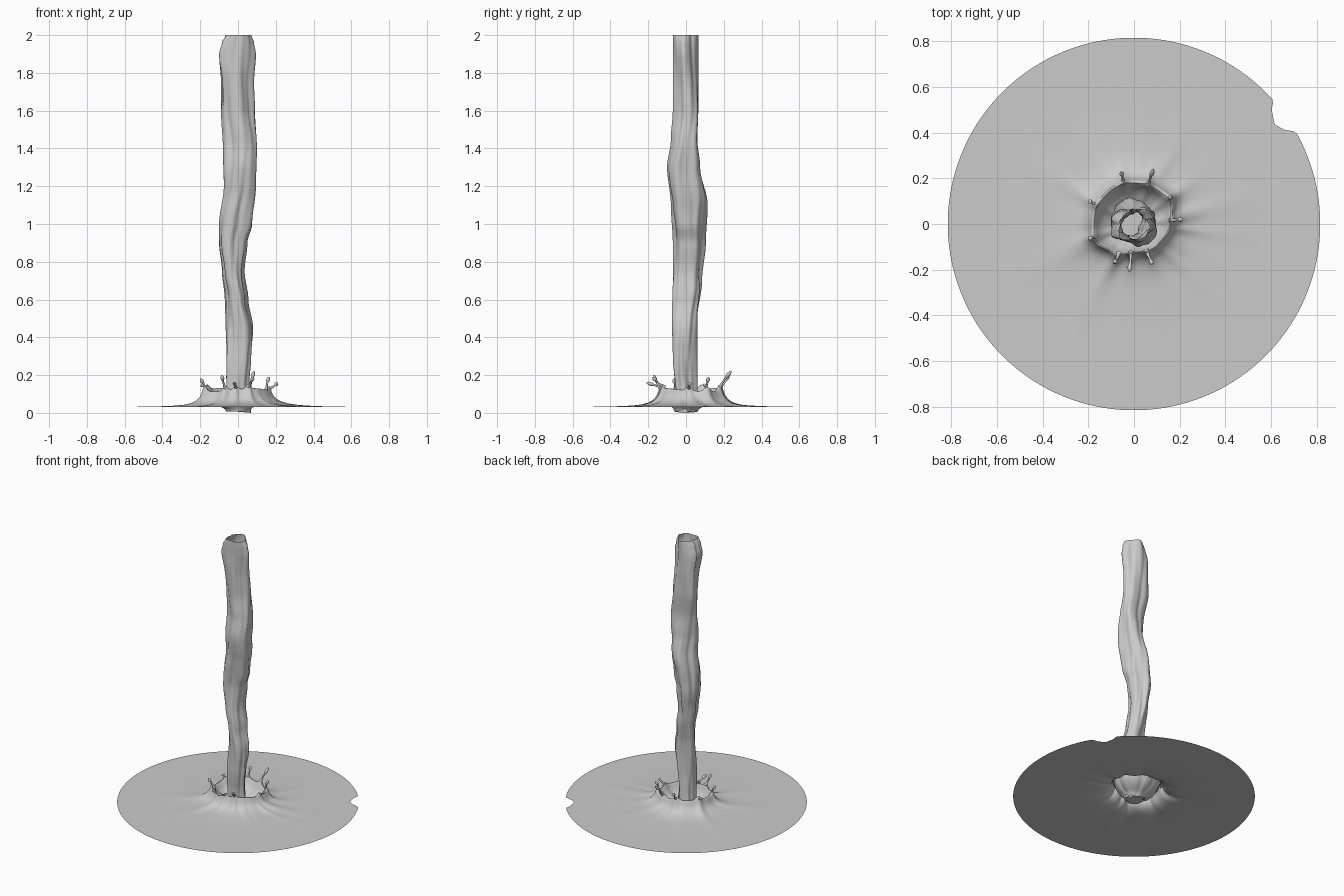
import bpy, bmesh, math
from mathutils import Vector

if "Cube" in bpy.data.objects:
    bpy.data.objects.remove(bpy.data.objects["Cube"])


def interp(table, t):
    """Smooth interpolation in a table of (t, a, b...) rows."""
    if t <= table[0][0]:
        return table[0][1:]
    for p, q in zip(table, table[1:]):
        if t <= q[0]:
            f = (t - p[0]) / (q[0] - p[0])
            f = f * f * (3 - 2 * f)
            return [a + (b - a) * f for a, b in zip(p[1:], q[1:])]
    return table[-1][1:]


def loft(name, rings, cap=(False, False)):
    """Skin a list of closed rings into one smooth mesh object."""
    bm = bmesh.new()
    vs = [[bm.verts.new(c) for c in ring] for ring in rings]
    n = len(rings[0])
    for a, b in zip(vs, vs[1:]):
        for i in range(n):
            j = (i + 1) % n
            bm.faces.new((a[i], a[j], b[j], b[i]))
    if cap[0]:
        bm.faces.new(vs[0][::-1])
    if cap[1]:
        bm.faces.new(vs[-1])
    me = bpy.data.meshes.new(name)
    bm.to_mesh(me)
    bm.free()
    ob = bpy.data.objects.new(name, me)
    bpy.context.collection.objects.link(ob)
    bpy.context.view_layer.objects.active = ob
    for o in bpy.context.selected_objects:
        o.select_set(False)
    ob.select_set(True)
    bpy.ops.object.shade_smooth_by_angle(angle=math.radians(45))
    return ob


def bump(deg, centre, width):
    d = (deg - centre + 180) % 360 - 180
    return math.exp(-(d / width) ** 2)


# Falling stream: extents left/right and front/back by height
XS = [(0, -.065, .07), (.15, -.06, .06), (.3, -.06, .07), (.45, -.065, .08), (.6, -.07, .055),
      (.75, -.085, .035), (.9, -.1, .05), (1.0, -.1, .075), (1.2, -.075, .095), (1.4, -.08, .1),
      (1.6, -.09, .09), (1.75, -.09, .085), (1.9, -.1, .095), (1.96, -.085, .085), (2, -.065, .07)]
YS = [(0, -.06, .06), (.15, -.06, .06), (.3, -.07, .06), (.5, -.075, .06), (.7, -.07, .085),
      (.9, -.07, .105), (1.1, -.08, .115), (1.3, -.1, .055 + .02), (1.45, -.08, .06),
      (1.6, -.07, .065), (2, -.07, .065)]


def stream_ring(z, n=64):
    pts = []
    for i in range(n):
        a = math.tau * i / n
        b = a + 2.2 * z
        low = max(0, 1 - z / 1.2)
        r = (1 + .10 * math.cos(3 * b + .5) + .06 * math.cos(5 * a - 4 * z + 1)
             + .06 * low * math.cos(8 * a + 7 * z) + .025 * math.sin(11 * a - 5 * z))
        pts.append((r * math.cos(a), r * math.sin(a)))
    ranges = []
    for k, tab in ((0, XS), (1, YS)):
        lo, hi = interp(tab, z)
        ranges.append((lo, hi, min(p[k] for p in pts), max(p[k] for p in pts)))
    ring = []
    for p in pts:
        x, y = [lo + (hi - lo) * (p[k] - a) / (b - a) for k, (lo, hi, a, b) in enumerate(ranges)]
        ring.append((x, y, z + (.006 * (1 - x / .07) if z == 0 else 0)))
    return ring


loft("water_stream", [stream_ring(2 * i / 120) for i in range(121)], (True, False))

# Crown rim radius by angle, and the jets: tip x, y, z
RIM = [(-39, .142), (4, .165), (34, .195), (69, .19), (111, .19), (155, .186), (205, .186),
       (230, .16), (270, .127), (321, .142), (364, .165)]
JETS = [(-.055, .225, .20), (.085, .24, .22), (.21, .02, .16), (.165, .12, .19), (.08, -.175, .19),
        (-.02, -.21, .16), (-.085, -.17, .20), (-.2, -.065, .18), (-.195, .1, .15)]
JET_ANGLES = [math.degrees(math.atan2(y, x)) for x, y, z in JETS]


def rim(deg):
    r = interp(RIM, deg % 360)[0]
    h = .118 + .008 * math.sin(math.radians(deg * 2 + 200))
    for c in JET_ANGLES:
        h += .022 * bump(deg, c, 7)
        r += .006 * bump(deg, c, 6)
    return r, h


# Pool surface outer edge, with the rounded notch at back right
NOTCH = [(29.5, .815), (31, .794), (32.5, .771), (35.4, .755), (37, .764), (39, .778), (42, .815)]
RIDGES = [(12, 7, .020), (-6, 5, .014), (-28, 9, .008), (62, 6, .012), (85, 8, .008), (118, 7, .012),
          (148, 6, .014), (205, 7, .010), (240, 6, .010), (285, 9, .006), (318, 6, .012)]
FALL = [(0, 1), (.006, .8), (.015, .58), (.03, .39), (.045, .28), (.065, .19), (.1, .1), (.14, .06),
        (.2, .03), (.3, .01), (.4, 0)]
N = 360
WATER = .032


def sheet_point(i, k):
    deg = i * 360 / N
    r0, h = rim(deg)
    edge = interp(NOTCH, deg)[0]
    if k < len(FALL) + 4:                      # pool and outer crown wall
        if k < 4:
            d = edge - r0 - k * (edge - r0 - .4) / 4
            f = 0
        else:
            d, f = FALL[len(FALL) + 3 - k]
        r = r0 + d
        z = WATER + (h - WATER) * f
        amp = (1 - math.exp(-d / .03)) * math.exp(-d / .16) * max(0, 1 - d / .6)
        z += amp * sum(a * bump(deg, c, w) for c, w, a in RIDGES)
    else:                                      # lip and inner bowl
        f, g = [(.02, 1.03), (.08, 1.04), (.14, .97), (.2, .8), (.32, .6), (.5, .4),
                (.75, .24), (.95, .1), (1, 0)][k - len(FALL) - 4]
        r = r0 + (.062 - r0) * f
        z = .008 + (h - .008) * g
    a = math.radians(deg)
    return (r * math.cos(a), r * math.sin(a), z)


loft("pool_and_splash_crown",
     [[sheet_point(i, k) for i in range(N)] for k in range(len(FALL) + 13)])

# Thin jets with droplet tips thrown from the rim
RADII = [.016, .0115, .009, .0075, .0065, .006, .006, .0075, .011, .012, .0095, .003]
for num, (tip, deg) in enumerate(zip(JETS, JET_ANGLES)):
    r, h = rim(deg)
    a = math.radians(deg)
    p0 = Vector(((r - .012) * math.cos(a), (r - .012) * math.sin(a), h - .012))
    p2 = Vector(tip)
    p1 = (p0 + p2) / 2 + Vector((math.cos(a), math.sin(a), 0)) * .012 * (-1) ** num
    m = len(RADII) - 1
    rings = []
    for j, rad in enumerate(RADII):
        t = j / m
        c = p0 * (1 - t) ** 2 + p1 * 2 * t * (1 - t) + p2 * t * t
        tan = ((p1 - p0) * (1 - t) + (p2 - p1) * t).normalized()
        u = tan.cross(Vector((-math.sin(a), math.cos(a), 0))).normalized()
        v = tan.cross(u)
        rings.append([c + (u * math.cos(q) + v * math.sin(q)) * rad * .85
                      for q in (math.tau * s / 12 for s in range(12))])
    loft("splash_jet_%d" % (num + 1), rings, (True, True))
